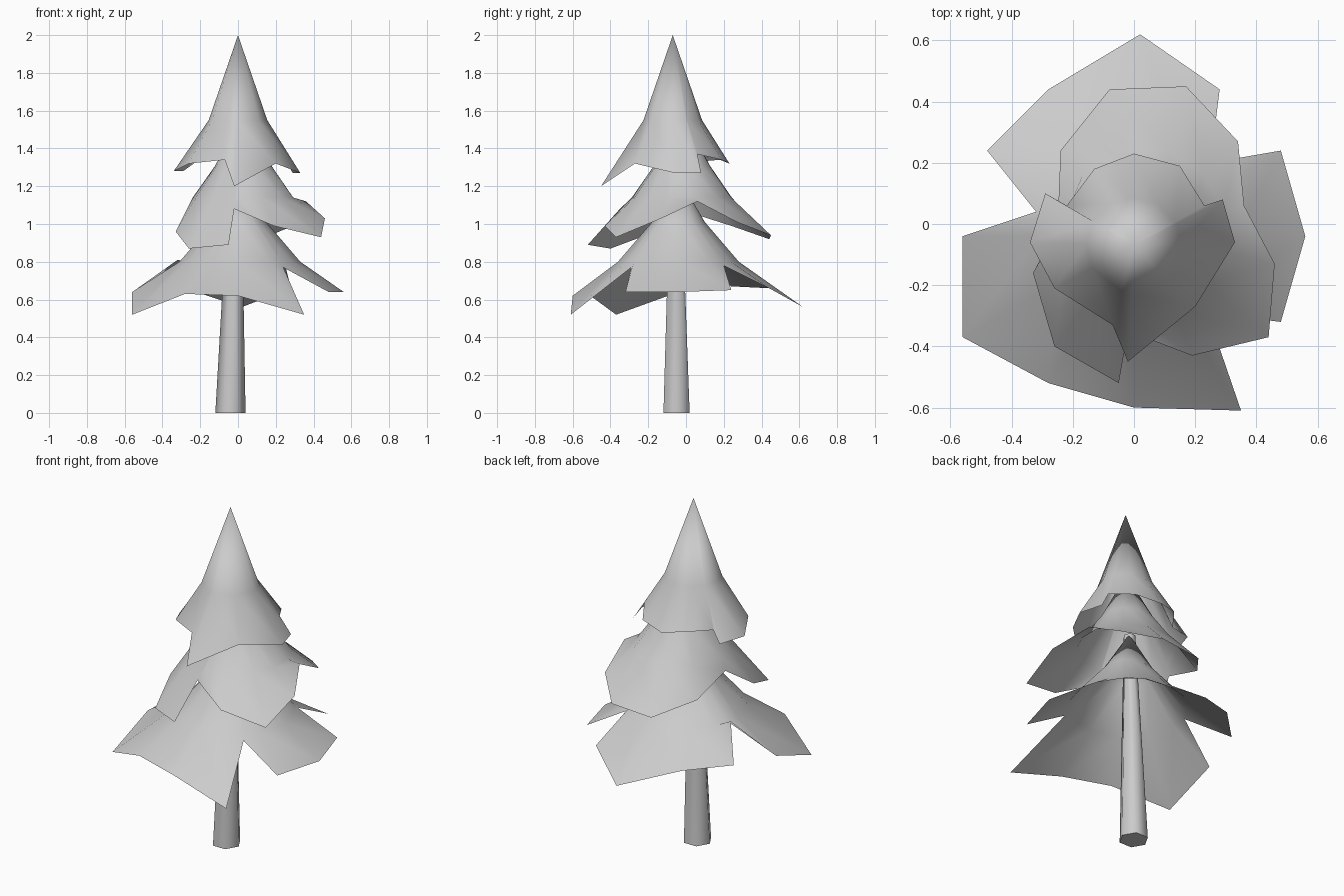
import bpy
from math import atan2, cos, sin, pi

cube = bpy.data.objects.get("Cube")
if cube:
    bpy.data.objects.remove(cube, do_unlink=True)

# One flat colour for the whole tree
grey = bpy.data.materials.new("plain_grey")
grey.use_nodes = True
colour = (0.6, 0.6, 0.6, 1)
grey.diffuse_color = colour
grey.node_tree.nodes["Principled BSDF"].inputs["Base Color"].default_value = colour


def add_object(name, vertices, faces):
    mesh = bpy.data.meshes.new(name)
    mesh.from_pydata(vertices, [], faces)
    mesh.materials.append(grey)
    mesh.update()
    item = bpy.data.objects.new(name, mesh)
    bpy.context.collection.objects.link(item)
    bpy.ops.object.select_all(action="DESELECT")
    item.select_set(True)
    bpy.context.view_layer.objects.active = item
    return item


def skin(loops):
    """Quads joining consecutive loops, listed from the top down."""
    count = len(loops[0])
    faces = []
    for row in range(len(loops) - 1):
        upper, lower = row * count, (row + 1) * count
        for i in range(count):
            j = (i + 1) % count
            faces.append((upper + i, lower + i, lower + j, upper + j))
    return [point for loop in loops for point in loop], faces


def foliage_tier(name, apex, centre, rings, rim):
    """An open skirt: a tip, round rings, then a ragged rim (counter-clockwise)."""
    angles = [atan2(y - centre[1], x - centre[0]) for x, y, z in rim]
    loops = [[(centre[0] + radius * cos(a), centre[1] + radius * sin(a), height)
              for a in angles] for radius, height in rings]
    loops.append(rim)
    vertices, faces = skin(loops)
    count, tip = len(rim), len(vertices)
    vertices.append(apex)
    faces += [(tip, i, (i + 1) % count) for i in range(count)]
    item = add_object(name, vertices, faces)
    bpy.ops.object.shade_smooth()
    return item


# Trunk: a leaning, tapering hexagonal post running up inside the foliage
def trunk_loop(x, y, height, radius, sides=6):
    return [(x + radius * cos(2 * pi * i / sides),
             y + radius * sin(2 * pi * i / sides), height) for i in range(sides)]


vertices, faces = skin([trunk_loop(-.015, -.055, 1.25, .033),
                        trunk_loop(-.04, -.05, 0, .08)])
faces += [tuple(range(6)), tuple(reversed(range(6, 12)))]
add_object("trunk", vertices, faces)
bpy.ops.object.shade_smooth_by_angle(angle=pi / 2.5)

# Lower foliage: wide petals split by deep notches
foliage_tier("lower_foliage", (0, -.04, 1.25), (.01, -.04),
             [(.14, 1.01), (.32, .8)],
             [(.56, -.04, .64), (.48, .24, .65), (.25, .2, .78), (.28, .44, .66),
              (.02, .62, .56), (-.28, .44, .66), (-.48, .24, .67), (-.32, .04, .81),
              (-.56, -.04, .64), (-.56, -.37, .52), (-.28, -.52, .63),
              (0, -.6, .62), (.35, -.61, .52), (.24, -.29, .77), (.48, -.32, .64)])

# Middle foliage
foliage_tier("middle_foliage", (.03, -.03, 1.6), (.03, -.02),
             [(.15, 1.31), (.27, 1.14)],
             [(.36, .06, 1.12), (.34, .27, 1.01), (.17, .45, .94), (-.08, .44, .92),
              (-.24, .24, .99), (-.25, -.01, 1.07), (-.33, -.16, .96),
              (-.26, -.4, .87), (-.05, -.52, .89), (-.02, -.35, 1.08),
              (.19, -.43, .99), (.44, -.37, .93), (.46, -.13, 1.03)])

# Top foliage with the pointed crown
foliage_tier("top_foliage", (0, -.07, 2), (0, -.07),
             [(.155, 1.55)],
             [(.33, -.06, 1.27), (.29, .08, 1.27), (.23, .06, 1.37), (.15, .19, 1.34),
              (0, .23, 1.32), (-.13, .18, 1.34), (-.22, .06, 1.33), (-.29, .1, 1.28),
              (-.34, -.06, 1.28), (-.26, -.21, 1.32), (-.07, -.33, 1.34),
              (-.02, -.45, 1.2), (.2, -.27, 1.32)])
